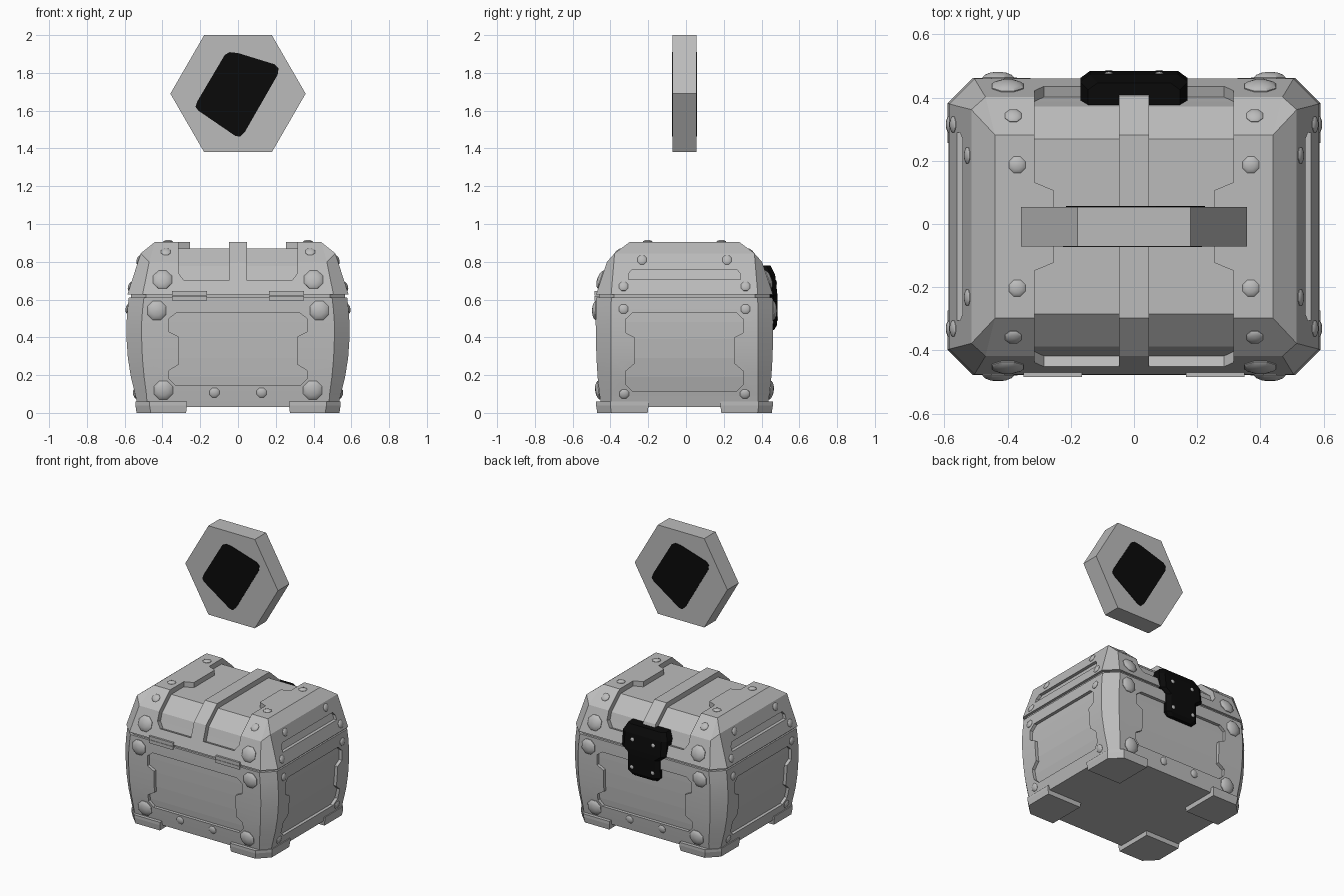
import bpy, bmesh, math
from mathutils import Vector
from mathutils.bvhtree import BVHTree

if "Cube" in bpy.data.objects:
    bpy.data.objects.remove(bpy.data.objects["Cube"])

SHIFT = -0.008  # chest sits slightly forward because the clasp sticks out


def material(name, rgb):
    m = bpy.data.materials.new(name)
    m.diffuse_color = (*rgb, 1)
    m.use_nodes = True
    m.node_tree.nodes["Principled BSDF"].inputs["Base Color"].default_value = m.diffuse_color
    return m


GREY = material("grey metal", (0.5, 0.5, 0.5))
BLACK = material("black", (0.003, 0.003, 0.003))


def add(name, bm, mat=GREY, smooth=False):
    """Turn a bmesh into a named object."""
    bmesh.ops.remove_doubles(bm, verts=bm.verts, dist=1e-5)
    bmesh.ops.recalc_face_normals(bm, faces=bm.faces)
    me = bpy.data.meshes.new(name)
    bm.to_mesh(me)
    ob = bpy.data.objects.new(name, me)
    bpy.context.collection.objects.link(ob)
    me.materials.append(mat)
    ob.location.y = SHIFT
    if smooth:
        bpy.ops.object.select_all(action='DESELECT')
        ob.select_set(True)
        bpy.context.view_layer.objects.active = ob
        bpy.ops.object.shade_smooth_by_angle(angle=math.radians(25))
    return ob


def loft(rings, bm=None):
    """Join rings of points with quads and close both ends."""
    bm = bm or bmesh.new()
    vs = [[bm.verts.new(p) for p in r] for r in rings]
    n = len(vs[0])
    for a, b in zip(vs, vs[1:]):
        for i in range(n):
            j = (i + 1) % n
            bm.faces.new((a[i], a[j], b[j], b[i]))
    bm.faces.new(vs[0][::-1])
    bm.faces.new(vs[-1])
    return bm


def octagon(hx, hy, cx, cy, z, zs=None):
    """Chamfered rectangle; zs is the height of the points on the x sides."""
    zs = z if zs is None else zs
    q = [(hx, hy - cy, zs), (hx - cx, hy, z)]
    pts = []
    for sx, sy in ((1, 1), (-1, 1), (-1, -1), (1, -1)):
        c = [(sx * x, sy * y, h) for x, y, h in q]
        pts += c if sx * sy > 0 else c[::-1]
    return pts


def lerp(table, z):
    for (z0, a), (z1, b) in zip(table, table[1:]):
        if z0 <= z <= z1:
            return a + (b - a) * (z - z0) / (z1 - z0)
    return table[-1][1]


def panel_cutter(widths, surface, depth, axis, sign):
    """Sunken panel following the wall: widths and surface are (z, value)."""
    lo, hi = widths[0][0], widths[-1][0]
    zs = sorted({z for z, _ in widths} | {z for z, _ in surface if lo < z < hi})
    rings = []
    for z in zs:
        w, s = lerp(widths, z), lerp(surface, z)
        ring = [(-w, s - depth), (w, s - depth), (w, 0.75), (-w, 0.75)]
        rings.append([(u, sign * v, z) if axis == 'y' else (sign * v, u, z) for u, v in ring])
    return add("panel_cutter", loft(rings))


def carve(ob, cutters):
    for c in cutters:
        m = ob.modifiers.new("cut", 'BOOLEAN')
        m.operation, m.solver, m.object = 'DIFFERENCE', 'EXACT', c
        bpy.context.view_layer.objects.active = ob
        bpy.ops.object.modifier_apply(modifier=m.name)
        bpy.data.objects.remove(c)


# Barrel-sided lower body
BODY = [(0.03, 0.53, 0.44, 0.05), (0.10, 0.545, 0.45, 0.06), (0.19, 0.567, 0.46, 0.07),
        (0.29, 0.583, 0.466, 0.077), (0.39, 0.59, 0.469, 0.08), (0.48, 0.59, 0.47, 0.08),
        (0.55, 0.585, 0.469, 0.08), (0.612, 0.578, 0.467, 0.08)]
bm = loft([octagon(hx, hy, c, c, z) for z, hx, hy, c in BODY])
bmesh.ops.recalc_face_normals(bm, faces=bm.faces)
body_tree = BVHTree.FromBMesh(bm)
body = add("chest_body", bm, smooth=True)
body_x = [(r[0], r[1]) for r in BODY]
body_y = [(r[0], r[2]) for r in BODY]
front_panel = [(0.145, 0.33), (0.18, 0.365), (0.225, 0.365), (0.255, 0.315),
               (0.405, 0.315), (0.43, 0.365), (0.50, 0.365), (0.53, 0.325)]
side_panel = [(0.115, 0.275), (0.15, 0.312), (0.22, 0.312), (0.26, 0.265),
              (0.40, 0.265), (0.425, 0.312), (0.495, 0.312), (0.53, 0.275)]
carve(body, [panel_cutter(front_panel, body_y, 0.022, 'y', s) for s in (-1, 1)]
      + [panel_cutter(side_panel, body_x, 0.022, 'x', s) for s in (-1, 1)])

# Lid with sloped shoulders
bm = loft([octagon(0.585, 0.468, 0.08, 0.08, 0.628),
           octagon(0.515, 0.41, 0.045, 0.04, 0.80, 0.845),
           octagon(0.44, 0.29, 0, 0, 0.905)])
bmesh.ops.recalc_face_normals(bm, faces=bm.faces)
lid_tree = BVHTree.FromBMesh(bm)
lid = add("chest_lid", bm)

# Sunken channels over the lid, leaving a centre strap and stepped end frames:
# (y, z, outward y, outward z, outer x)
half = [(0.444, 0.70, 0.946, 0.323, 0.285), (0.430, 0.74, 0.946, 0.323, 0.315),
        (0.41, 0.80, 0.856, 0.588, 0.315), (0.29, 0.905, 0.362, 1, 0.315),
        (0.14, 0.905, 0, 1, 0.315), (0.115, 0.905, 0, 1, 0.255)]
path = half + [(-y, z, -ny, nz, x) for y, z, ny, nz, x in half[::-1]]
cutters = []
for s in (-1, 1):
    rings = []
    for y, z, ny, nz, x in path:
        i, o = (y - 0.036 * ny, z - 0.036 * nz), (y + 0.08 * ny, z + 0.08 * nz)
        rings.append([(s * 0.047, *i), (s * x, *i), (s * x, *o), (s * 0.047, *o)])
    cutters.append(add("channel_cutter", loft(rings)))
lid_x = [(0.628, 0.585), (0.845, 0.515)]
cutters += [panel_cutter([(0.705, 0.297), (0.735, 0.297), (0.76, 0.277)], lid_x, 0.022, 'x', s)
            for s in (-1, 1)]
carve(lid, cutters)

# Dark-looking seam between body and lid
add("seam_band", loft([octagon(0.567, 0.452, 0.08, 0.08, z) for z in (0.605, 0.635)]))

# Corner feet
for sx in (-1, 1):
    for sy in (-1, 1):
        rings = []
        for z, e, i in ((0, 0.0, 0.005), (0.04, 0.006, 0.0), (0.06, 0.006, 0.0)):
            x, y, xi, yi = 0.537 + e, 0.462 + e, 0.27 + i, 0.19 + i
            rings.append([(sx * a, sy * b, z) for a, b in
                          ((xi, yi), (x, yi), (x, y - 0.075), (x - 0.075, y), (xi, y))])
        add("foot", loft(rings))


# Domed eight-sided rivets placed on the surface
def rivet(tree, origin, direction, r, mat=GREY, h=0.38):
    loc, nor, _, _ = tree.ray_cast(Vector(origin), Vector(direction))
    if loc is None:
        return
    if nor.dot(Vector(direction)) > 0:
        nor = -nor
    q = nor.to_track_quat('Z', 'Y')
    rings = []
    for k, d in ((1, -0.1), (1, 0.06), (0.85, 0.2), (0.5, h - 0.05), (0.12, h)):
        rings.append([loc + q @ Vector((r * k * math.cos(a), r * k * math.sin(a), r * d))
                      for a in (math.pi * (i + 0.5) / 4 for i in range(8))])
    add("rivet", loft(rings), mat, smooth=True)


for sx in (-1, 1):
    for sy in (-1, 1):
        # front and back walls
        for tree, x, z, r in ((lid_tree, 0.40, 0.705, 0.054), (body_tree, 0.43, 0.542, 0.054),
                              (body_tree, 0.395, 0.12, 0.054), (body_tree, 0.125, 0.107, 0.028)):
            rivet(tree, (sx * x, sy * 2, z), (0, -sy, 0), r)
        # lid top and shoulders
        for x, y, r in ((0.37, 0.195, 0.028), (0.382, 0.35, 0.028)):
            rivet(lid_tree, (sx * x, sy * y, 2), (0, 0, -1), r)
        # end walls
        for tree, y, z in ((lid_tree, 0.225, 0.81), (lid_tree, 0.323, 0.67),
                           (body_tree, 0.323, 0.55), (body_tree, 0.32, 0.10)):
            rivet(tree, (sx * 2, sy * y, z), (-sx, 0, 0), 0.027)

# Hinge plates on the front
for s in (-1, 1):
    for z0, z1 in ((0.596, 0.619), (0.621, 0.645)):
        add("hinge", loft([[(s * x, y, z) for x, y in
                            ((0.165, -0.44), (0.35, -0.44), (0.35, -0.476), (0.165, -0.476))]
                           for z in (z0, z1)]))

# Black clasp on the back: (z, half width, outer y, inner y)
rings = []
for z, w, yo, yi in ((0.44, 0.10, 0.475, 0.45), (0.465, 0.125, 0.49, 0.45), (0.59, 0.125, 0.493, 0.45),
                     (0.625, 0.17, 0.492, 0.44), (0.73, 0.17, 0.48, 0.40), (0.78, 0.145, 0.455, 0.385)):
    b = min(0.022, (yo - yi) / 2)
    rings.append([(-w, yi, z), (w, yi, z), (w, yo - b, z), (w - 0.03, yo, z),
                  (0.03 - w, yo, z), (-w, yo - b, z)])
bm = loft(rings)
bmesh.ops.recalc_face_normals(bm, faces=bm.faces)
clasp_tree = BVHTree.FromBMesh(bm)
add("clasp", bm, BLACK)
for s in (-1, 1):
    for x, z in ((0.08, 0.69), (0.08, 0.50)):
        rivet(clasp_tree, (s * x, 2, z), (0, -1, 0), 0.014)

# Floating hexagonal sign
hexagon = [(0.358, 1.69), (0.179, 2.0), (-0.179, 2.0), (-0.358, 1.69), (-0.179, 1.38), (0.179, 1.38)]
add("hex_sign", loft([[(x, y, z) for x, z in hexagon] for y in (-0.0625, 0.0625)]))

# Rounded black patch on both faces of the sign
patch = [(-0.07, 1.895), (-0.045, 1.91), (0, 1.905), (0.195, 1.845), (0.215, 1.825), (0.21, 1.79),
         (0.035, 1.485), (0.01, 1.462), (-0.015, 1.467), (-0.21, 1.60), (-0.225, 1.62), (-0.215, 1.65)]
for s in (-1, 1):
    add("sign_patch", loft([[(-s * x, s * y, z) for x, z in patch] for y in (0.0615, 0.0655)]), BLACK)
